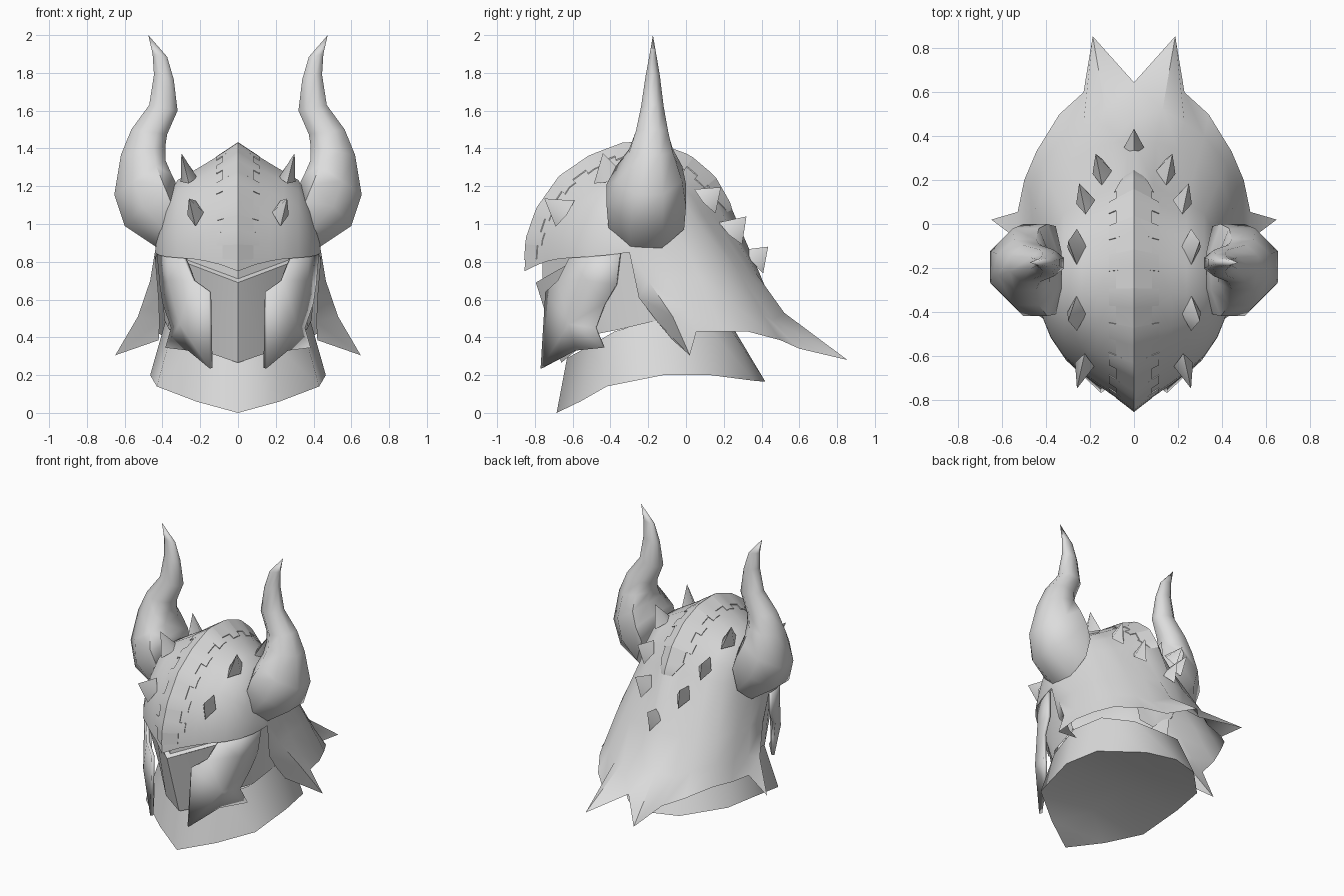
import bpy, bmesh, math
from mathutils import Vector

if "Cube" in bpy.data.objects:
    bpy.data.objects.remove(bpy.data.objects["Cube"])

steel = bpy.data.materials.new("steel_grey")
steel.diffuse_color = (0.72, 0.72, 0.72, 1)
steel.use_nodes = True
steel.node_tree.nodes["Principled BSDF"].inputs["Base Color"].default_value = steel.diffuse_color
CORE = Vector((0, -0.2, 0.65))


def make(name, verts, faces, mirror=True, smooth=50, thick=0, closed=False):
    """Build one half, turn it outward, mirror it over x and shade it."""
    bm = bmesh.new()
    vs = [bm.verts.new(v) for v in verts]
    for f in faces:
        bm.faces.new([vs[i] for i in f])
    bmesh.ops.remove_doubles(bm, verts=bm.verts[:], dist=0.0005)
    bmesh.ops.recalc_face_normals(bm, faces=bm.faces[:])
    bm.normal_update()
    if not closed:
        facing = sum(f.normal.dot(f.calc_center_median() - CORE) * f.calc_area() for f in bm.faces)
        if facing < 0:
            bmesh.ops.reverse_faces(bm, faces=bm.faces[:])
    if mirror:
        geo = bm.verts[:] + bm.edges[:] + bm.faces[:]
        new = bmesh.ops.duplicate(bm, geom=geo)["geom"]
        for v in new:
            if isinstance(v, bmesh.types.BMVert):
                v.co.x *= -1
        bmesh.ops.reverse_faces(bm, faces=[f for f in new if isinstance(f, bmesh.types.BMFace)])
        bmesh.ops.remove_doubles(bm, verts=bm.verts[:], dist=0.0005)
    me = bpy.data.meshes.new(name)
    bm.to_mesh(me)
    bm.free()
    me.materials.append(steel)
    ob = bpy.data.objects.new(name, me)
    bpy.context.collection.objects.link(ob)
    bpy.ops.object.select_all(action='DESELECT')
    ob.select_set(True)
    bpy.context.view_layer.objects.active = ob
    bpy.ops.object.shade_smooth_by_angle(angle=math.radians(smooth))
    if thick:
        m = ob.modifiers.new("thickness", 'SOLIDIFY')
        m.thickness, m.offset = thick, -1
    return ob


def loft(name, rows, **kw):
    """Skin a list of equally long point rows."""
    n = len(rows[0])
    faces = [(r * n + i, r * n + i + 1, (r + 1) * n + i + 1, (r + 1) * n + i)
             for r in range(len(rows) - 1) for i in range(n - 1)]
    return make(name, [p for row in rows for p in row], faces, **kw)


def interp(pts, t):
    t = max(0, min(t, len(pts) - 1.0001))
    i = int(t)
    return Vector(pts[i]).lerp(Vector(pts[i + 1]), t - i)


# Dome: side silhouette of the ridge (y, z), shrinking toward both temples
RIDGE = [(-.855, .75), (-.845, .92), (-.79, 1.08), (-.67, 1.25), (-.51, 1.36), (-.325, 1.43),
         (-.14, 1.42), (.02, 1.36), (.15, 1.25), (.23, 1.11), (.26, 1.0), (.31, .85)]
# Rib: x, shrink factor over the crown, shrink factor at the pointed front
RIB = [(0, 1, 1), (.1, .885, .86), (.2, .78, .74), (.32, .66, .55), (.38, .47, .39),
       (.42, .24, .21), (.44, 0, 0)]
HUB = Vector((-.3, .85))


def dome(t, x, lift=0.0):
    front = max(0, min(1, (4.5 - t) / 2.5))
    for (x0, a0, b0), (x1, a1, b1) in zip(RIB, RIB[1:]):
        if x <= x1:
            s = (x - x0) / (x1 - x0)
            k = (a0 + (a1 - a0) * s) * (1 - front) + (b0 + (b1 - b0) * s) * front
            break
    p = HUB + (interp(RIDGE, t) - HUB) * (k + lift)
    rise = .3 * x * (1 - x / .44) if t == 0 else 0      # brow arches up at the sides
    return (x, p.x, p.y + rise)


# Dome runs on into the neck guard: columns from temple to the centre line
COLS = [.44, .433, .415, .38, .32, .24, .17, .09, 0]
loft("dome_and_neck_guard", [[dome(t, x) for x in COLS] for t in range(10)] + [
    [(.42, -.25, .61), (.465, -.2, .7), (.455, -.07, .71), (.45, .07, .72), (.39, .2, .72),
     (.29, .29, .73), (.2, .34, .73), (.1, .37, .74), (0, .385, .75)],
    [(.415, -.15, .48), (.53, -.07, .51), (.49, .0, .54), (.475, .14, .55), (.42, .28, .55),
     (.32, .40, .53), (.23, .46, .49), (.13, .52, .53), (0, .48, .52)],
    [(.42, -.07, .385), (.65, .02, .305), (.53, .055, .43), (.50, .2, .43), (.445, .33, .43),
     (.34, .5, .385), (.23, .6, .34), (.188, .855, .28), (0, .645, .38)],
], smooth=62)

# Crest band with a notched edge, narrowing to a point at the back
crest = []
STEPS = 40
for s in range(STEPS):
    for e in (0, 1):
        t = .35 + (s + e) * 9.65 / STEPS
        w = .115 if (s // 2) % 2 else .082
        w = min(w, max(0, (10 - t) * .062))
        crest.append([dome(t, 0, .009), dome(t, w / 2, .009), dome(t, w, .009), dome(t, w, -.01)])
loft("crest_band", crest, smooth=30)

# Collar flaring out below the helmet, closed underneath
hem = [(0, -.685, 0), (.22, -.56, .06), (.43, -.42, .14), (.465, -.12, .2), (.42, .13, .2),
       (.2, .36, .17), (0, .42, .165)]
loft("collar", [
    [(0, -.63, .29), (.2, -.5, .36), (.35, -.38, .43), (.38, -.15, .5), (.34, .08, .5),
     (.18, .22, .47), (0, .25, .45)], hem], smooth=60)
loft("collar_floor", [hem, [(0, y, z) for x, y, z in hem]], smooth=60)

# Visor plate, its recessed eye slit and the side panels
loft("visor", [[(0, -.795, .69), (.145, -.70, .745), (.29, -.60, .80)],
               [(0, -.66, .265), (.145, -.60, .315), (.29, -.46, .42)]], smooth=30)
loft("eye_slit", [[(0, -.795, .69), (.29, -.60, .80)],
                  [(0, -.76, .71), (.27, -.58, .81)],
                  [(0, -.76, .82), (.27, -.58, .89)]], smooth=30)
loft("side_panel", [[(.29, -.60, .80), (.40, -.38, .86), (.42, -.15, .90)],
                    [(.29, -.46, .42), (.365, -.36, .44), (.39, -.15, .49)]])

# Cheek plates with two spiked lower corners and a bulged middle
cheek = [(.29, -.62, .82), (.24, -.68, .70), (.155, -.745, .64), (.15, -.77, .235), (.265, -.585, .33),
         (.385, -.44, .345), (.355, -.48, .45), (.40, -.43, .58), (.415, -.37, .68), (.43, -.35, .85),
         (.37, -.525, .70), (.31, -.62, .47), (.375, -.515, .84)]
make("cheek_plate", cheek,
     [(0, 1, 10), (1, 2, 11), (1, 11, 10), (2, 3, 11), (3, 4, 11), (4, 5, 11), (5, 6, 11),
      (6, 7, 11), (7, 8, 10), (7, 10, 11), (8, 9, 10), (9, 12, 10), (12, 0, 10)], thick=.02)

# Horns: inner and outer edge (x, z) of each ring, half depth, centre in y, skew to the head
HORN = [(.33, 1.22, .42, .87, .2, -.21, 1), (.35, 1.26, .60, .99, .21, -.21, 1.4),
        (.385, 1.34, .655, 1.155, .175, -.195, 1.4), (.385, 1.41, .62, 1.365, .115, -.185, 1.1),
        (.375, 1.475, .565, 1.5, .085, -.18, 1), (.32, 1.6, .47, 1.63, .06, -.178, 1),
        (.34, 1.765, .445, 1.79, .038, -.176, 1), (.375, 1.885, .452, 1.9, .018, -.175, 1)]
N = 8
FLAT = math.cos(math.pi / N)
verts = []
for xi, zi, xo, zo, ry, yc, skew in HORN:
    for j in range(N):
        a = 2 * math.pi * (j + .5) / N
        f = max(0, (1 + math.cos(a) / FLAT) / 2) ** skew
        verts.append((xi + (xo - xi) * f, yc + ry * math.sin(a) / FLAT, zi + (zo - zi) * f))
faces = [(r * N + j, r * N + (j + 1) % N, (r + 1) * N + (j + 1) % N, (r + 1) * N + j)
         for r in range(len(HORN) - 1) for j in range(N)]
last = (len(HORN) - 1) * N
verts.append((.475, -.175, 2.0))
faces += [(last + j, last + (j + 1) % N, len(verts) - 1) for j in range(N)]
faces.append(tuple(range(N)))
make("horn", verts, faces, closed=True, smooth=60)

# Studs: diamond-based spikes in two rows, plus one at the back
STUDS = [((.225, -.64, 1.055), (.26, -.75, 1.135)), ((.26, -.405, 1.235), (.30, -.44, 1.375)),
         ((.26, -.105, 1.24), (.30, -.08, 1.37)), ((.22, .1, 1.12), (.25, .185, 1.195)),
         ((.145, .235, .95), (.175, .32, 1.04)), ((0, .35, .80), (0, .435, .88))]
for base, tip in STUDS:
    b, p = Vector(base), Vector(tip)
    n = (p - b).normalized()
    long = Vector((1, 0, 0)).cross(n).normalized()
    short = n.cross(long)
    make("stud", [b + long * .085, b + short * .045, b - long * .085, b - short * .045, p],
         [(0, 1, 4), (1, 2, 4), (2, 3, 4), (3, 0, 4)],
         mirror=base[0] > 0, smooth=100)
